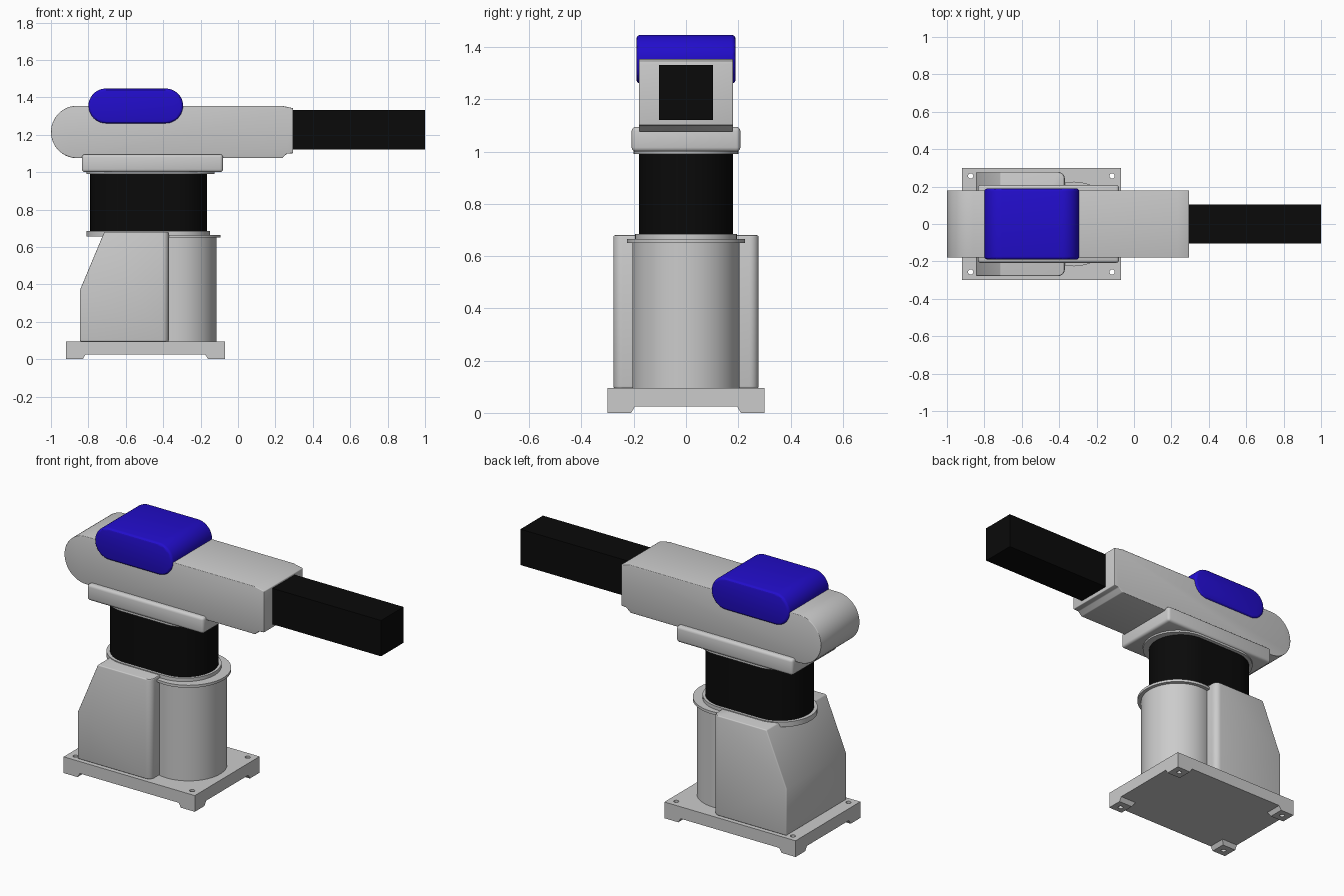
import bpy, bmesh, math
from mathutils import Vector

if "Cube" in bpy.data.objects:
    bpy.data.objects.remove(bpy.data.objects["Cube"])


def material(name, rgb):
    m = bpy.data.materials.new(name)
    m.diffuse_color = (*rgb, 1)
    m.use_nodes = True
    m.node_tree.nodes["Principled BSDF"].inputs["Base Color"].default_value = m.diffuse_color
    return m


GREY = material("light grey", (0.60, 0.60, 0.60))
BLACK = material("black", (0.003, 0.003, 0.003))
BLUE = material("blue", (0.016, 0.004, 0.60))


def rect(a0, a1, b0, b1):
    return [(a0, b0), (a1, b0), (a1, b1), (a0, b1)]


def stadium(a0, a1, b0, b1, n=24):
    """Rounded-end outline, long along the first axis."""
    r, bc, pts = (b1 - b0) / 2, (b0 + b1) / 2, []
    for centre, start in ((a1 - r, -90), (a0 + r, 90)):
        for i in range(n + 1):
            t = math.radians(start + 180 * i / n)
            pts.append((centre + r * math.cos(t), bc + r * math.sin(t)))
    return pts


def circle(cx, cy, r, n=64):
    return [(cx + r * math.cos(2 * math.pi * i / n),
             cy + r * math.sin(2 * math.pi * i / n)) for i in range(n)]


def finish(obj):
    bpy.ops.object.select_all(action='DESELECT')
    obj.select_set(True)
    bpy.context.view_layer.objects.active = obj
    for mod in list(obj.modifiers):
        bpy.ops.object.modifier_apply(modifier=mod.name)
    bpy.ops.object.shade_smooth_by_angle(angle=math.radians(30))


def prism(name, outlines, axis, lo, hi, mat, bevel=0, round_edges=None, radius=0, done=True):
    """Extrude one or more flat outlines along an axis."""
    place = {'x': lambda a, b, h: (h, a, b),
             'y': lambda a, b, h: (a, h, b),
             'z': lambda a, b, h: (a, b, h)}[axis]
    bm = bmesh.new()
    for pts in outlines:
        low = [bm.verts.new(place(a, b, lo)) for a, b in pts]
        high = [bm.verts.new(place(a, b, hi)) for a, b in pts]
        bm.faces.new(low)
        bm.faces.new(high)
        for i in range(len(pts)):
            j = (i + 1) % len(pts)
            bm.faces.new((low[i], low[j], high[j], high[i]))
    bmesh.ops.recalc_face_normals(bm, faces=bm.faces)
    if round_edges:
        bmesh.ops.bevel(bm, geom=[e for e in bm.edges if round_edges(e)], offset=radius,
                        segments=6, profile=0.5, affect='EDGES')
    mesh = bpy.data.meshes.new(name)
    bm.to_mesh(mesh)
    bm.free()
    mesh.materials.append(mat)
    obj = bpy.data.objects.new(name, mesh)
    bpy.context.collection.objects.link(obj)
    if bevel:
        mod = obj.modifiers.new("bevel", 'BEVEL')
        mod.width, mod.segments = bevel, 3
        mod.limit_method, mod.angle_limit = 'ANGLE', math.radians(25)
    if done:
        finish(obj)
    return obj


# Base plate: relieved underside leaves four corner feet, with bolt holes
base = prism("base_plate", [rect(-0.92, -0.07, -0.3, 0.3)], 'z', 0, 0.095, GREY, done=False)


def relief(lo, hi):
    return [[(lo + 0.085, -0.008), (hi - 0.085, -0.008),
             (hi - 0.105, 0.025), (lo + 0.105, 0.025)]]


cutters = [
    prism("relief_cutter_a", relief(-0.92, -0.07), 'y', -0.4, 0.4, GREY),
    prism("relief_cutter_b", relief(-0.3, 0.3), 'x', -1.0, 0.0, GREY),
    prism("bolt_hole_cutter", [circle(x, y, 0.014, 20) for x in (-0.873, -0.117)
                               for y in (-0.257, 0.257)], 'z', -0.1, 0.2, GREY),
]
for c in cutters:
    c.hide_render = True
    mod = base.modifiers.new("cut", 'BOOLEAN')
    mod.operation, mod.solver, mod.object = 'DIFFERENCE', 'EXACT', c
finish(base)
for c in cutters:
    bpy.data.objects.remove(c)

# Pedestal: sloped rear housing with rounded front corners, and a round column
prism("rear_housing",
      [[(-0.845, 0.095), (-0.37, 0.095), (-0.37, 0.68), (-0.715, 0.68), (-0.845, 0.37)]],
      'y', -0.278, 0.278, GREY, bevel=0.006, radius=0.035,
      round_edges=lambda e: all(abs(v.co.x + 0.37) < 1e-4 for v in e.verts)
      and abs(e.verts[0].co.z - e.verts[1].co.z) > 0.1)
prism("round_column", [circle(-0.32, 0, 0.205)], 'z', 0.095, 0.655, GREY)
prism("column_flange", [circle(-0.32, 0, 0.226)], 'z', 0.65, 0.665, GREY)
prism("lower_collar", [stadium(-0.81, -0.15, -0.195, 0.195)], 'z', 0.655, 0.685, GREY)

# Black lifting neck
prism("neck", [stadium(-0.79, -0.165, -0.18, 0.18)], 'z', 0.68, 1.0, BLACK)
prism("upper_collar", [stadium(-0.81, -0.125, -0.2, 0.2)], 'z', 0.99, 1.005, GREY)

# Cradle under the arm
prism("arm_cradle", [rect(-0.835, -0.08, -0.208, 0.208)], 'z', 1.0, 1.095, GREY, bevel=0.016)

# Arm housing: round rear end, stepped and chamfered front end
z0, z1 = 1.075, 1.355
r, zc = (z1 - z0) / 2, (z0 + z1) / 2
arm = [(0.235, z0), (0.262, 1.099), (0.295, 1.101), (0.295, 1.342), (0.235, z1)]
arm += [(-1 + r - r * math.sin(t), zc + r * math.cos(t))
        for t in (math.pi * i / 32 for i in range(33))]
prism("arm_housing", [arm], 'y', -0.18, 0.18, GREY, bevel=0.004)

# Sliding black forearm and blue cover
prism("forearm", [rect(-0.104, 0.104, 1.122, 1.332)], 'x', 0.28, 1.0, BLACK)
prism("top_cover", [stadium(-0.80, -0.293, 1.26, 1.447)], 'y', -0.19, 0.19, BLUE, bevel=0.016)
